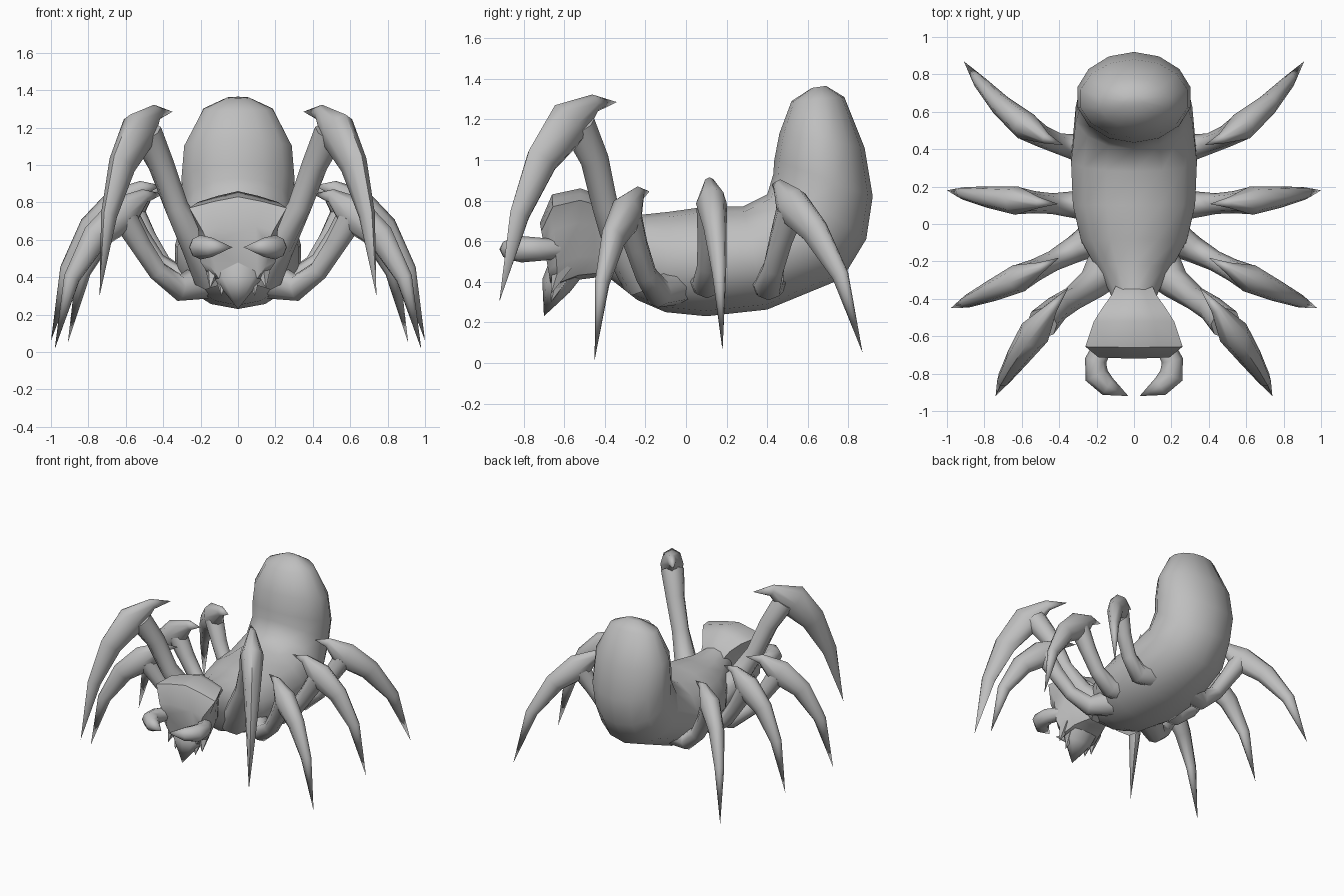
import bpy, bmesh, math
from mathutils import Vector

cube = bpy.data.objects.get("Cube")
if cube:
    bpy.data.objects.remove(cube, do_unlink=True)

grey = bpy.data.materials.new("plain_grey")
grey.use_nodes = True
GREY = (0.52, 0.52, 0.52, 1)
grey.diffuse_color = GREY
grey.node_tree.nodes["Principled BSDF"].inputs["Base Color"].default_value = GREY


def skin(name, rings, angle=60):
    """Join equal-sized rings of points into a closed, capped surface."""
    bm = bmesh.new()
    loops = [[bm.verts.new(p) for p in ring] for ring in rings]
    for a, b in zip(loops, loops[1:]):
        for i in range(len(a)):
            j = (i + 1) % len(a)
            bm.faces.new((a[i], a[j], b[j], b[i]))
    bm.faces.new(loops[0][::-1])
    bm.faces.new(loops[-1])
    bmesh.ops.remove_doubles(bm, verts=bm.verts, dist=0.0005)
    bmesh.ops.recalc_face_normals(bm, faces=bm.faces)
    mesh = bpy.data.meshes.new(name)
    bm.to_mesh(mesh)
    bm.free()
    mesh.materials.append(grey)
    obj = bpy.data.objects.new(name, mesh)
    bpy.context.collection.objects.link(obj)
    bpy.ops.object.select_all(action="DESELECT")
    obj.select_set(True)
    bpy.context.view_layer.objects.active = obj
    bpy.ops.object.shade_smooth_by_angle(angle=math.radians(angle))


def tube(name, points, radii, flat=1, sides=8):
    """Tapered tube through the points; flat scales its horizontal width."""
    pts = [Vector(p) for p in points]
    rings = []
    for i, p in enumerate(pts):
        along = (pts[min(i + 1, len(pts) - 1)] - pts[max(i - 1, 0)]).normalized()
        u = along.cross(Vector((0, 0, 1))).normalized()
        v = along.cross(u)
        turn = [math.tau * k / sides for k in range(sides)]
        rings.append([p + (u * math.cos(t) * flat + v * math.sin(t)) * radii[i] for t in turn])
    skin(name, rings)


def pair(name, points, radii, flat=1, sides=8):
    """The same tube on both sides of the model."""
    for side, sign in (("left", 1), ("right", -1)):
        tube(f"{side}_{name}", [(sign * x, y, z) for x, y, z in points], radii, flat, sides)


def sections(name, rows, outline, angle):
    """Loft an outline between top and bottom (y, z) points with a half width."""
    rings = []
    for top, bottom, width in rows:
        a, b = Vector((0, *top)), Vector((0, *bottom))
        rings.append([(a + b) / 2 + (a - b) / 2 * t + Vector((x * width, 0, 0))
                      for x, t in outline])
    skin(name, rings, angle)


# Thorax flowing into the raised abdomen
oval = [(math.sin(math.tau * k / 14), math.cos(math.tau * k / 14)) for k in range(14)]
sections("body", [
    ((-.46, .76), (-.48, .50), .10),
    ((-.36, .745), (-.38, .42), .13),
    ((-.22, .73), (-.24, .31), .21),
    ((-.08, .745), (-.1, .25), .29),
    ((.1, .77), (.1, .23), .335),
    ((.28, .77), (.4, .263), .345),
    ((.40, .83), (.77, .415), .32),
    ((.43, .93), (.888, .61), .30),
    ((.435, 1.0), (.92, .82), .31),
    ((.46, 1.13), (.88, 1.06), .295),
    ((.52, 1.29), (.78, 1.31), .19),
    ((.62, 1.355), (.69, 1.365), .06),
], oval, 60)

# Head, broad at the brow with a receding face
half = [(.5, .89), (1, .74), (.82, .25), (.78, -.5), (.55, -.9)]
outline = [(0, 1.0)] + half + [(0, -1)] + [(-x, t) for x, t in half[::-1]]
sections("head", [
    ((-.29, .68), (-.29, .46), .08),
    ((-.38, .78), (-.38, .43), .12),
    ((-.45, .835), (-.45, .42), .17),
    ((-.52, .86), (-.53, .41), .215),
    ((-.66, .83), (-.63, .37), .26),
    ((-.72, .69), (-.665, .38), .19),
], outline, 45)

# Jagged chin
tube("chin_spike", [(0, -.59, .47), (0, -.64, .38), (0, -.70, .23)], [.09, .075, 0], 1.6)
for x, z in ((.09, .30), (.15, .34)):
    pair("jaw_tooth", [(x * .85, -.61, z + .14), (x, -.665, z)], [.055, 0], 1.1, 5)

# Curled mandibles
pair("mandible",
     [(.16, -.64, .56), (.205, -.73, .56), (.2, -.81, .56), (.14, -.87, .56), (.03, -.92, .56)],
     [.05, .058, .065, .052, 0])

# Tall front legs: thigh, then hooked shin
SHIN = [0, .045, .12, .09, .055, 0]
THIGH = [.13, .085, .065, .07, .085]
pair("front_thigh",
     [(.12, -.20, .43), (.22, -.32, .57), (.33, -.40, .78), (.41, -.45, 1.0), (.49, -.53, 1.17)], THIGH)
pair("front_shin",
     [(.35, -.34, 1.285), (.44, -.45, 1.28), (.53, -.58, 1.18), (.62, -.71, 1.0),
      (.69, -.82, .73), (.74, -.92, .30)], SHIN, .7)

# Other legs share one profile of (reach, height), bent by a sideways bow
thigh_line = [(0, .42), (.2, .37), (.34, .46), (.45, .6), (.55, .74)]
shin_line = [(.3, .87), (.42, .86), (.56, .765), (.74, .64), (.89, .42), (1, .04)]
for name, base, tip, lift, bow in (
        ("second", (.15, -.04), (.98, -.45), -.025, -.02),
        ("third", (.15, .10), (1.0, .18), .02, -.02),
        ("rear", (.15, .41), (.91, .87), .01, -.15)):
    for part, line, radii, flat in (("thigh", thigh_line, THIGH, 1), ("shin", shin_line, SHIN, .75)):
        path = []
        for f, z in line:
            hump = 4 * f * (1 - f)
            x = base[0] + (tip[0] - base[0]) * f
            y = base[1] + (tip[1] - base[1]) * f + bow * hump
            path.append((x, y, z + lift))
        pair(f"{name}_{part}", path, [r * .85 for r in radii], flat)
